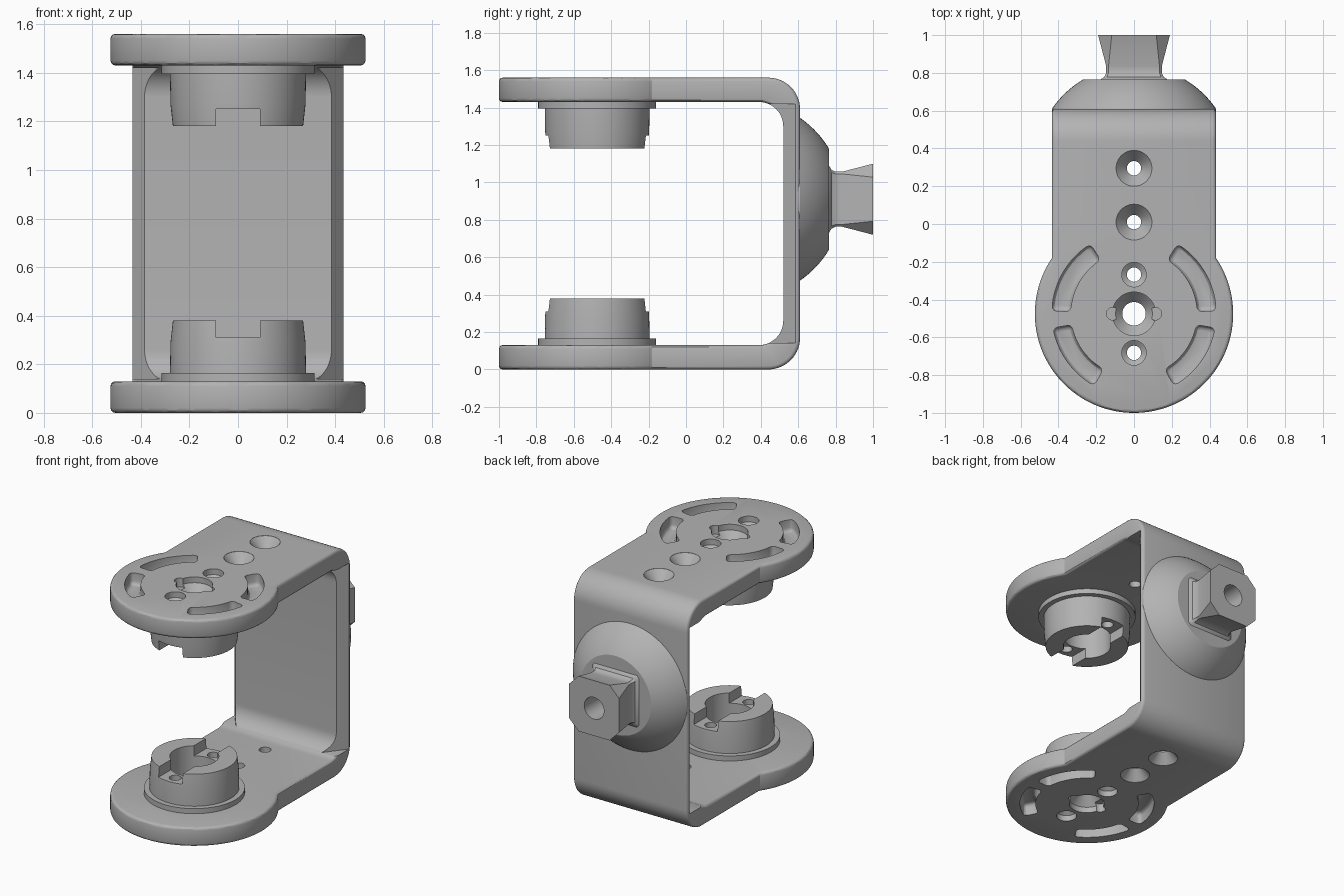
import bpy, bmesh
from math import sin, cos, pi, radians
from mathutils import Vector, Matrix

if "Cube" in bpy.data.objects:
    bpy.data.objects.remove(bpy.data.objects["Cube"])

HEIGHT, THICK, DISC_Y, DISC_R, HALF_W = 1.56, 0.13, -0.475, 0.525, 0.435
STEM_Z = 0.91

grey = bpy.data.materials.new("satin grey")
grey.use_nodes = True
grey.diffuse_color = (0.45, 0.45, 0.45, 1)
grey.node_tree.nodes["Principled BSDF"].inputs["Base Color"].default_value = (0.45, 0.45, 0.45, 1)


def finish(name, bm, matrix=None):
    bmesh.ops.remove_doubles(bm, verts=bm.verts, dist=1e-5)
    if matrix:
        bm.transform(matrix)
    bmesh.ops.recalc_face_normals(bm, faces=bm.faces)
    mesh = bpy.data.meshes.new(name)
    bm.to_mesh(mesh)
    bm.free()
    mesh.materials.append(grey)
    obj = bpy.data.objects.new(name, mesh)
    bpy.context.scene.collection.objects.link(obj)
    return obj


def prism(name, points, direction, matrix=None):
    bm = bmesh.new()
    face = bm.faces.new([bm.verts.new(p) for p in points])
    moved = bmesh.ops.extrude_face_region(bm, geom=[face], use_keep_orig=True)["geom"]
    bmesh.ops.translate(bm, vec=direction, verts=[v for v in moved if isinstance(v, bmesh.types.BMVert)])
    return finish(name, bm, matrix)


def lathe(name, profile, matrix, steps=64):
    """Turn a closed (radius, height) outline around z."""
    bm = bmesh.new()
    verts = [bm.verts.new((r, 0, z)) for r, z in profile]
    edges = [bm.edges.new((verts[i - 1], verts[i])) for i in range(len(verts))
             if profile[i - 1][0] + profile[i][0] > 0]
    bmesh.ops.spin(bm, geom=verts + edges, cent=(0, 0, 0), axis=(0, 0, 1),
                   angle=2 * pi, steps=steps)
    return finish(name, bm, matrix)


def bake(obj):
    """Replace the mesh with its modified result."""
    graph = bpy.context.evaluated_depsgraph_get()
    mesh = bpy.data.meshes.new_from_object(obj.evaluated_get(graph))
    obj.modifiers.clear()
    obj.data = mesh


def combine(obj, tool, operation="DIFFERENCE"):
    mod = obj.modifiers.new("cut", "BOOLEAN")
    mod.operation, mod.solver, mod.object = operation, "EXACT", tool
    bake(obj)
    bpy.data.objects.remove(tool)


def round_edges(obj, width, segments, angle):
    mod = obj.modifiers.new("round", "BEVEL")
    mod.width, mod.segments = width, segments
    mod.limit_method, mod.angle_limit = "ANGLE", radians(angle)
    mod.use_clamp_overlap = False
    bake(obj)


def smooth(obj, angle=30):
    for p in obj.data.polygons:
        p.use_smooth = True
    obj.data.set_sharp_from_angle(angle=radians(angle))


def arc(cx, cy, r, start, end, steps):
    angles = [radians(start + (end - start) * i / steps) for i in range(steps + 1)]
    return [(cx + r * cos(a), cy + r * sin(a)) for a in angles]


# Bracket: side profile crossed with the keyhole-shaped plan
top = HEIGHT - THICK
outer = [(-1.2, 0)] + arc(0.44, 0.17, 0.17, -90, 0, 14) + arc(0.44, HEIGHT - 0.17, 0.17, 0, 90, 14) + [(-1.2, HEIGHT)]
inner = [(-1.2, top)] + arc(0.39, top - 0.13, 0.13, 90, 0, 12) + arc(0.39, THICK + 0.13, 0.13, 0, -90, 12) + [(-1.2, THICK)]
bracket = prism("bracket", [(-0.6, y, z) for y, z in outer + inner], (1.2, 0, 0))
plan = [(HALF_W, 0.8), (-HALF_W, 0.8)] + arc(0, DISC_Y, DISC_R, 146, 394, 90)
combine(bracket, prism("plan_tool", [(x, y, -0.2) for x, y in plan], (0, 0, 2)), "INTERSECT")
round_edges(bracket, 0.02, 3, 42)

# Slanted inner edges of the back wall
for s in (-1, 1):
    wedge = [(s * 0.277, 0.38, 0.14), (s * 0.46, 0.38, 0.14), (s * 0.46, 0.618, 0.14)]
    combine(bracket, prism("wedge_tool", wedge, (0, 0, HEIGHT - 0.28)))


def hole(r_open, r_through, cone_start, cone_end, deep=0.7):
    return [(0, -0.05), (r_open, -0.05), (r_open, cone_start), (r_through, cone_end),
            (r_through, deep), (0, deep)]


lower = Matrix.Identity(4)
upper = Matrix.Translation((0, 0, HEIGHT)) @ Matrix.Scale(-1, 4, (0, 0, 1))

for name, side in (("lower", lower), ("upper", upper)):
    def at(x, y):
        return side @ Matrix.Translation((x, y, 0))

    # Arm holes: countersunk screws, centre socket and its two ears
    for y in (0.01, 0.295):
        combine(bracket, lathe("screw_tool", hole(0.095, 0.038, 0.001, 0.07, 0.2), at(0, y), 40))
    combine(bracket, lathe("centre_tool", hole(0.115, 0.062, 0.04, 0.1, 0.2), at(0, DISC_Y), 48))
    for s in (-1, 1):
        ear = [(0, -0.05), (0.034, -0.05), (0.034, 0.06), (0, 0.06)]
        combine(bracket, lathe("ear_tool", ear, at(s * 0.112, DISC_Y), 24))

    # Curved pockets around the socket
    for s in (-1, 1):
        for start, end in ((2, 58), (-61, -10)):
            ring = arc(0, 0, 0.435, start, end, 12) + arc(0, 0, 0.335, end, start, 12)
            pocket = prism("pocket_tool", [(s * x, y, -0.08) for x, y in ring],
                           (0, 0, 0.16), at(0, DISC_Y))
            round_edges(pocket, 0.025, 3, 50)
            combine(bracket, pocket)

    # Round bearing boss with collar, cross slot and pin holes
    boss = lathe(name + "_bearing_boss",
                 [(0.153, 0.12), (0.315, 0.12), (0.315, 0.165), (0.28, 0.165),
                  (0.278, 0.29), (0.268, 0.38), (0.153, 0.38)], at(0, DISC_Y), 72)
    slot = [(-0.09, -0.4, 0.31), (0.09, -0.4, 0.31), (0.09, 0.4, 0.31), (-0.09, 0.4, 0.31)]
    combine(boss, prism("slot_tool", slot, (0, 0, 0.2), at(0, DISC_Y)))
    for s in (-1, 1):
        for part in (bracket, boss):
            combine(part, lathe("pin_tool", hole(0.065, 0.038, 0.04, 0.06),
                                at(0, DISC_Y + s * 0.207), 32))
    smooth(boss)

smooth(bracket)

# Domed mount on the back wall
back = Matrix.Translation((0, 0, STEM_Z)) @ Matrix.Rotation(-pi / 2, 4, "X")
dome = lathe("rear_dome", [(0, 0.595), (HALF_W, 0.595)] + arc(0, 0.312, 0.527, 34.5, 59.2, 12) + [(0, 0.765)],
             back, 80)
smooth(dome)

# Flared square stem with cut corners and an end hole
bm = bmesh.new()
rings = []
for y, half, cut in ((0.75, 0.19, 0.02), (0.765, 0.178, 0.018), (0.778, 0.158, 0.015),
                     (0.80, 0.147, 0.012), (0.835, 0.147, 0.012), (1.0, 0.19, 0.072)):
    a, b = half, half - cut
    shape = ((a, -b), (a, b), (b, a), (-b, a), (-a, b), (-a, -b), (-b, -a), (b, -a))
    rings.append([bm.verts.new((x, y, STEM_Z + z)) for x, z in shape])
for r0, r1 in zip(rings, rings[1:]):
    for i in range(8):
        bm.faces.new((r0[i - 1], r0[i], r1[i], r1[i - 1]))
bm.faces.new(rings[0])
bm.faces.new(rings[-1])
stem = finish("rear_stem", bm)
combine(stem, lathe("stem_tool", [(0, 0.82), (0.075, 0.82), (0.075, 1.1), (0, 1.1)], back, 40))
smooth(stem, 28)
